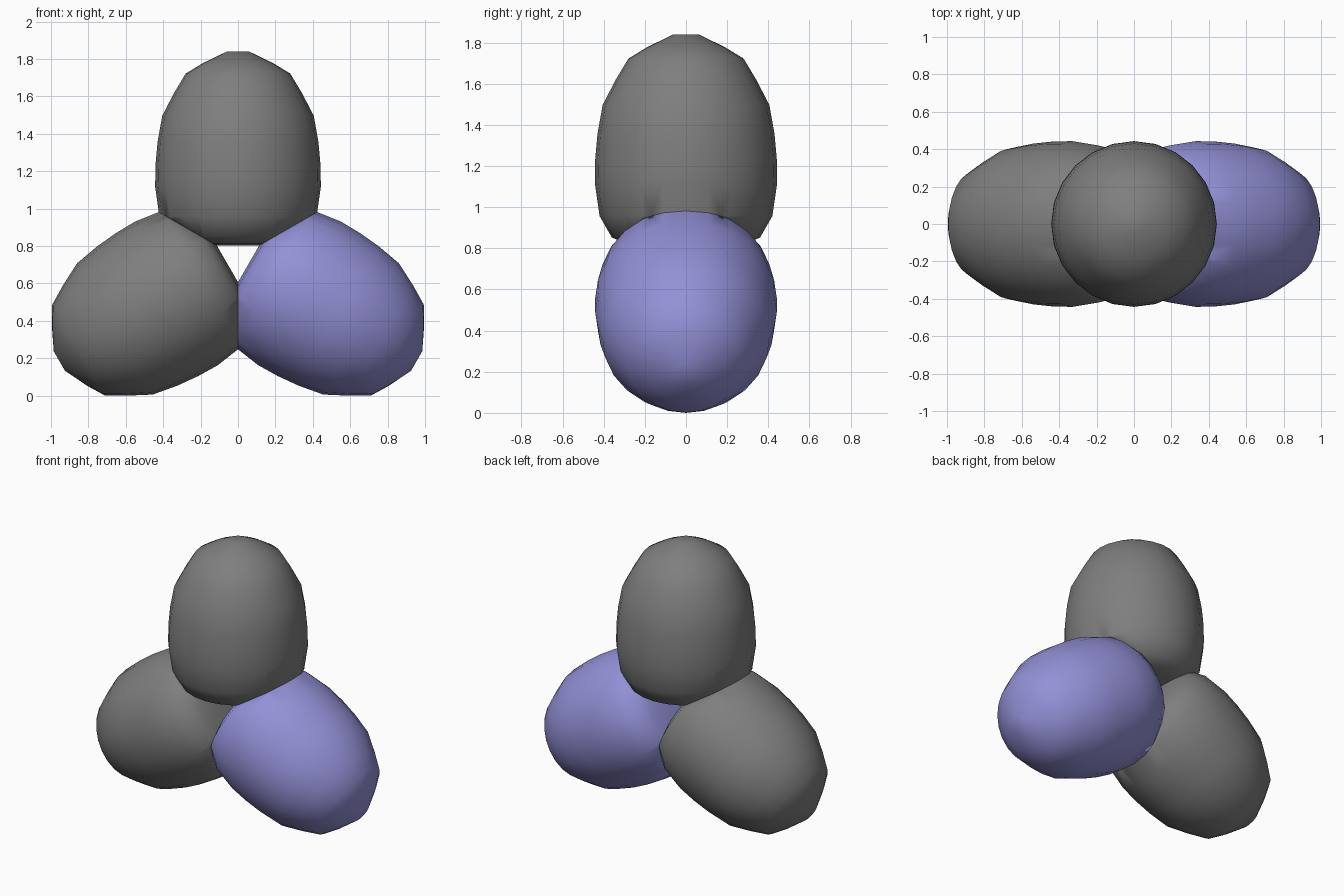
import bpy, bmesh, math
from mathutils import Matrix, Vector

cube = bpy.data.objects.get("Cube")
if cube:
    bpy.data.objects.remove(cube, do_unlink=True)

HUB_Z = 0.737
# Lobe half-profile: (radius, distance from the hub)
PROFILE = [(0, .065), (.14, .065), (.27, .078), (.36, .115), (.42, .22),
           (.443, .38), (.441, .5), (.43, .62), (.405, .76), (.34, .885),
           (.28, .985), (.19, 1.04), (.06, 1.103), (0, 1.103)]


def make_material(name, rgb):
    mat = bpy.data.materials.new(name)
    mat.use_nodes = True
    color = (*rgb, 1)
    mat.diffuse_color = color
    mat.node_tree.nodes["Principled BSDF"].inputs["Base Color"].default_value = color
    return mat


def make_lobe(name, angle, mat):
    bm = bmesh.new()
    # Egg-shaped body of revolution
    verts = [bm.verts.new((r, 0, d)) for r, d in PROFILE]
    edges = [bm.edges.new(pair) for pair in zip(verts, verts[1:])]
    bmesh.ops.spin(bm, geom=verts + edges, cent=(0, 0, 0), axis=(0, 0, 1),
                   angle=math.tau, steps=24)
    bmesh.ops.remove_doubles(bm, verts=bm.verts, dist=0.001)
    # Flat contact faces where the lobe meets its two neighbours
    for side in (-1, 1):
        normal = Vector((side * math.sin(math.pi / 6), 0, -math.cos(math.pi / 6)))
        cut = bmesh.ops.bisect_plane(bm, geom=bm.verts[:] + bm.edges[:] + bm.faces[:],
                                     plane_co=(0, 0, 0), plane_no=normal, clear_outer=True)
        rim = [e for e in cut["geom_cut"] if isinstance(e, bmesh.types.BMEdge)]
        bmesh.ops.contextual_create(bm, geom=rim)
    bmesh.ops.recalc_face_normals(bm, faces=bm.faces)
    bm.transform(Matrix.Translation((0, 0, HUB_Z)) @ Matrix.Rotation(angle, 4, 'Y'))
    mesh = bpy.data.meshes.new(name)
    bm.to_mesh(mesh)
    bm.free()
    mesh.materials.append(mat)
    obj = bpy.data.objects.new(name, mesh)
    bpy.context.collection.objects.link(obj)
    # Smooth body with crisp contact edges
    bpy.ops.object.select_all(action='DESELECT')
    obj.select_set(True)
    bpy.context.view_layer.objects.active = obj
    bpy.ops.object.shade_smooth_by_angle(angle=math.radians(40))
    return obj


grey = make_material("grey", (.21, .21, .21))
violet = make_material("violet", (.29, .28, .67))

# Three lobes spread evenly around the hub
third = math.tau / 3
make_lobe("top_lobe", 0, grey)
make_lobe("left_lobe", third, violet)
make_lobe("right_lobe", -third, grey)
